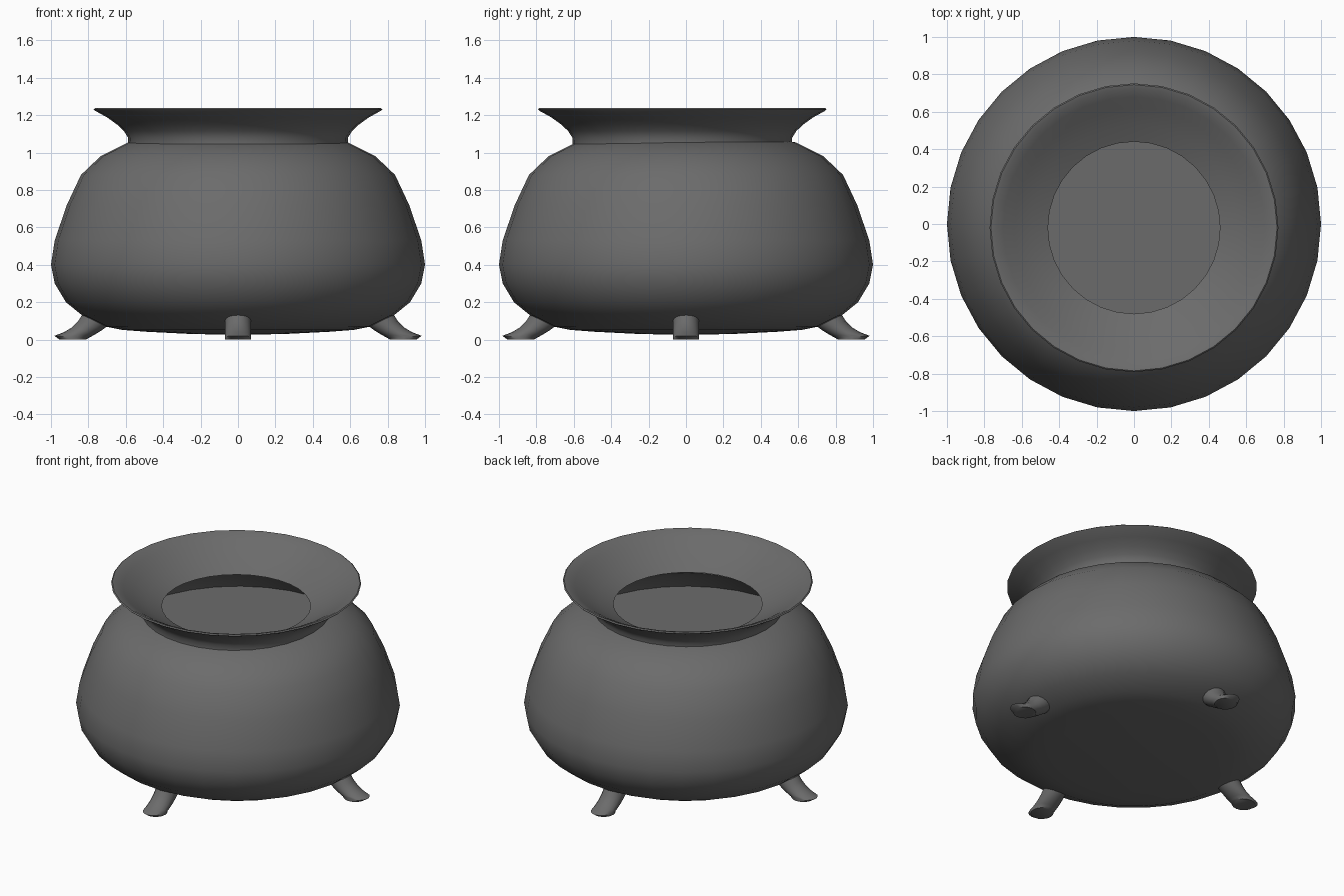
import bpy, bmesh
from math import cos, sin, pi, radians
from mathutils import Matrix, Vector

if "Cube" in bpy.data.objects:
    bpy.data.objects.remove(bpy.data.objects["Cube"])

iron = bpy.data.materials.new("dark_iron")
iron.diffuse_color = (.148, .148, .148, 1)
iron.use_nodes = True
iron.node_tree.nodes["Principled BSDF"].inputs["Base Color"].default_value = iron.diffuse_color


def finish(name, bm, angle):
    bmesh.ops.remove_doubles(bm, verts=bm.verts, dist=1e-5)
    bmesh.ops.recalc_face_normals(bm, faces=bm.faces)
    mesh = bpy.data.meshes.new(name)
    bm.to_mesh(mesh)
    bm.free()
    mesh.materials.append(iron)
    ob = bpy.data.objects.new(name, mesh)
    bpy.context.collection.objects.link(ob)
    bpy.ops.object.select_all(action='DESELECT')
    ob.select_set(True)
    bpy.context.view_layer.objects.active = ob
    bpy.ops.object.shade_smooth_by_angle(angle=radians(angle))
    return ob


def lathe(name, profile, angle=50, closed=False, segs=32):
    bm = bmesh.new()
    pts = profile + profile[:1] if closed else profile
    verts = [bm.verts.new((r, 0, z)) for r, z in pts]
    edges = [bm.edges.new(p) for p in zip(verts, verts[1:])]
    bmesh.ops.spin(bm, geom=verts + edges, axis=(0, 0, 1), cent=(0, 0, 0),
                   angle=2 * pi, steps=segs, use_merge=True)
    return finish(name, bm, angle)


# Round pot body, with an inner wall running down to the contents
lathe("pot_body", [
    (0, .025), (.25, .03), (.49, .042), (.62, .052), (.71, .07), (.834, .13),
    (.92, .20), (.98, .30), (1, .40), (.98, .53), (.915, .72), (.84, .88),
    (.735, .98), (.585, 1.055), (.50, 1.06), (.58, 1.02), (.70, .945),
    (.80, .83), (.81, .81)])

# Flared collar with a funnel-shaped inside, set slightly forward
rim = lathe("flared_rim", [
    (.587, 1.045), (.588, 1.08), (.61, 1.115), (.647, 1.15), (.70, 1.188),
    (.765, 1.224), (.772, 1.231), (.765, 1.237), (.745, 1.232), (.70, 1.207),
    (.64, 1.168), (.55, 1.117), (.46, 1.075)], closed=True)
rim.location.y = -.02

# Flat surface of the contents
bm = bmesh.new()
bmesh.ops.create_circle(bm, cap_ends=True, segments=32, radius=.805,
                        matrix=Matrix.Translation((0, 0, .83)))
finish("contents_surface", bm, 30)

# Four curved feet: rings between an inner and an outer profile point
RINGS = [((.64, .12), (.79, .20)), ((.69, .078), (.834, .132)),
         ((.725, .052), (.855, .098)), ((.76, .03), (.89, .064)),
         ((.785, .016), (.93, .04)), ((.80, .008), (.982, .02)),
         ((.81, .001), (.955, .001))]


def foot(name, turn, sides=16):
    bm = bmesh.new()
    rings = []
    for a, b in RINGS:
        a, b = Vector((a[0], 0, a[1])), Vector((b[0], 0, b[1]))
        mid, half = (a + b) / 2, (b - a) / 2
        rings.append([bm.verts.new(mid + half * cos(t) + Vector((0, .07 * sin(t), 0)))
                      for t in (2 * pi * i / sides for i in range(sides))])
    for lo, hi in zip(rings, rings[1:]):
        for i in range(sides):
            j = (i + 1) % sides
            bm.faces.new((lo[i], lo[j], hi[j], hi[i]))
    bm.faces.new(rings[0])
    bm.faces.new(rings[-1])  # flat sole
    bmesh.ops.rotate(bm, verts=bm.verts, matrix=Matrix.Rotation(turn, 3, 'Z'))
    finish(name, bm, 40)


for k, side in enumerate(("right", "back", "left", "front")):
    foot(side + "_foot", k * pi / 2)
